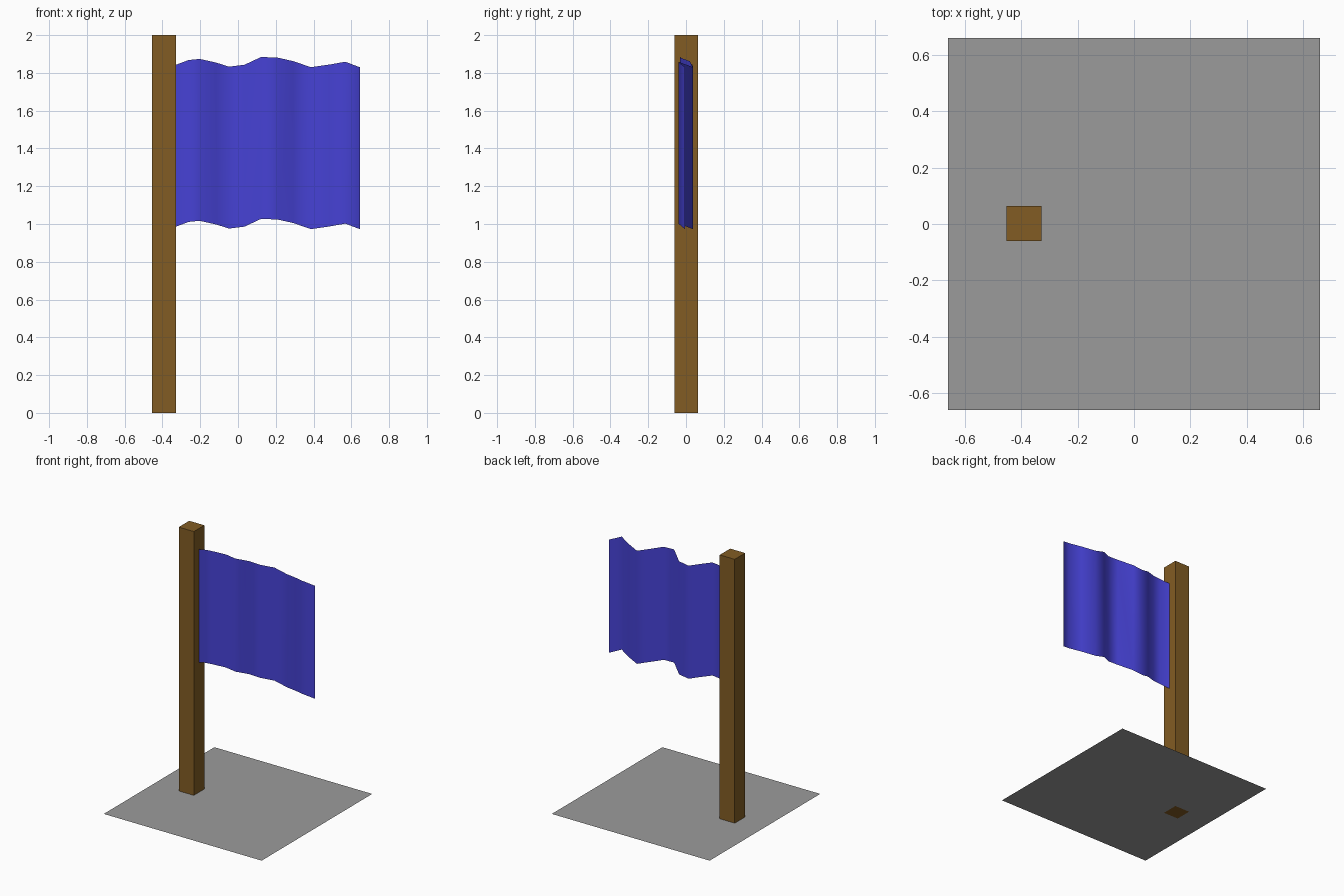
import bpy, bmesh
from mathutils import Matrix, Vector

if "Cube" in bpy.data.objects:
    bpy.data.objects.remove(bpy.data.objects["Cube"])


def material(name, rgb):
    m = bpy.data.materials.new(name)
    m.diffuse_color = (*rgb, 1.0)
    m.use_nodes = True
    m.node_tree.nodes["Principled BSDF"].inputs["Base Color"].default_value = m.diffuse_color
    return m


def add_object(name, bm, mat):
    mesh = bpy.data.meshes.new(name)
    bm.to_mesh(mesh)
    bm.free()
    mesh.materials.append(mat)
    obj = bpy.data.objects.new(name, mesh)
    bpy.context.collection.objects.link(obj)
    return obj


brown = material("brown wood", (0.223, 0.107, 0.017))
blue = material("blue cloth", (0.061, 0.054, 0.66))
grey = material("grey base", (0.33, 0.33, 0.33))

# Flat square base
bm = bmesh.new()
bmesh.ops.create_grid(bm, x_segments=1, y_segments=1, size=0.662)
add_object("base", bm, grey)

# Square post
bm = bmesh.new()
bmesh.ops.create_cube(bm, size=1, matrix=Matrix.Translation((-0.391, 0.002, 1.0))
                      @ Matrix.Diagonal((0.126, 0.125, 2.0, 1.0)))
add_object("post", bm, brown)

# Rippling flag: top edge (x, y, z) extruded straight down as a thin sheet
top_edge = [
    (-0.328, 0.0, 1.843), (-0.262, -0.027, 1.868), (-0.203, -0.028, 1.874),
    (-0.114, 0.018, 1.854), (-0.048, 0.037, 1.833), (0.034, 0.034, 1.843),
    (0.122, -0.032, 1.884), (0.209, -0.032, 1.881), (0.293, 0.020, 1.862),
    (0.386, 0.037, 1.830), (0.484, 0.0, 1.844), (0.568, -0.041, 1.859),
    (0.647, -0.004, 1.829),
]
drop = Vector((0, 0, -0.857))
bm = bmesh.new()
upper = [bm.verts.new(p) for p in top_edge]
lower = [bm.verts.new(Vector(p) + drop) for p in top_edge]
for i in range(len(top_edge) - 1):
    f = bm.faces.new((lower[i], lower[i + 1], upper[i + 1], upper[i]))
    f.smooth = True
add_object("flag", bm, blue)
